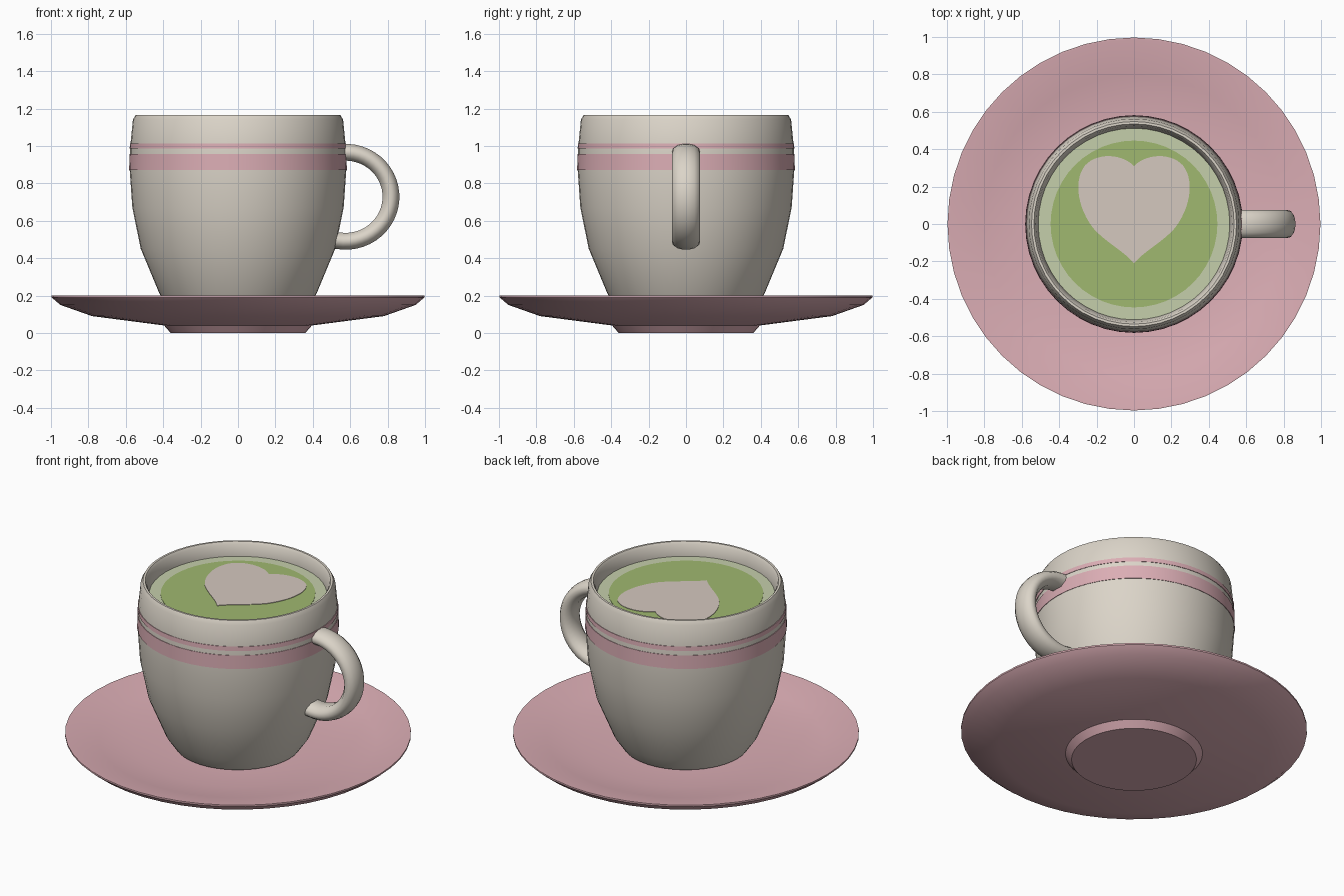
import bpy, bmesh, math

cube = bpy.data.objects.get("Cube")
if cube:
    bpy.data.objects.remove(cube, do_unlink=True)


def material(name, rgb):
    m = bpy.data.materials.new(name)
    m.use_nodes = True
    m.diffuse_color = (*rgb, 1)
    m.node_tree.nodes["Principled BSDF"].inputs["Base Color"].default_value = (*rgb, 1)
    return m


cream = material("cream glaze", (0.71, 0.66, 0.58))
pink = material("pink glaze", (0.71, 0.42, 0.46))
green = material("green tea", (0.35, 0.48, 0.16))
foam = material("pale green foam", (0.56, 0.62, 0.41))
milk = material("milk foam", (0.66, 0.58, 0.52))


def finish(name, bm, mat, angle=35):
    bmesh.ops.recalc_face_normals(bm, faces=bm.faces)
    mesh = bpy.data.meshes.new(name)
    bm.to_mesh(mesh)
    bm.free()
    mesh.materials.append(mat)
    obj = bpy.data.objects.new(name, mesh)
    bpy.context.collection.objects.link(obj)
    bpy.ops.object.select_all(action='DESELECT')
    obj.select_set(True)
    bpy.context.view_layer.objects.active = obj
    bpy.ops.object.shade_smooth_by_angle(angle=math.radians(angle))
    return obj


def lathe(name, profile, mat, closed=False, steps=48):
    """Spin a radius/height profile around z."""
    bm = bmesh.new()
    verts = [bm.verts.new((r, 0, z)) for r, z in profile]
    pairs = list(zip(verts, verts[1:]))
    if closed:
        pairs.append((verts[-1], verts[0]))
    edges = [bm.edges.new(p) for p in pairs]
    bmesh.ops.spin(bm, geom=verts + edges, axis=(0, 0, 1), cent=(0, 0, 0),
                   angle=math.tau, steps=steps, use_merge=True)
    bmesh.ops.remove_doubles(bm, verts=bm.verts, dist=0.0001)
    return finish(name, bm, mat)


def plate(name, outline, z, thick, mat):
    """Thin flat slab from a 2D outline."""
    bm = bmesh.new()
    face = bm.faces.new([bm.verts.new((x, y, z)) for x, y in outline])
    top = bmesh.ops.extrude_face_region(bm, geom=[face])["geom"]
    bmesh.ops.translate(bm, vec=(0, 0, thick),
                        verts=[v for v in top if isinstance(v, bmesh.types.BMVert)])
    return finish(name, bm, mat)


def circle(radius, n=48):
    return [(radius * math.cos(math.tau * i / n), radius * math.sin(math.tau * i / n))
            for i in range(n)]


# Saucer with foot
lathe("saucer", [(0, 0), (0.36, 0), (0.395, 0.04), (0.78, 0.09), (0.95, 0.15),
                 (0.997, 0.19), (0.997, 0.2), (0.985, 0.2), (0.8, 0.155),
                 (0.6, 0.13), (0.38, 0.12), (0, 0.12)], pink)

# Cup body, outside then inside
outer = [(0.365, 0.13), (0.42, 0.21), (0.52, 0.45), (0.565, 0.67), (0.579, 0.87),
         (0.576, 1.0), (0.562, 1.14), (0.548, 1.165)]
inner = [(0.535, 1.165), (0.525, 1.15), (0.512, 1.08), (0.53, 0.9), (0.48, 0.5), (0.34, 0.2)]
lathe("cup", [(0, 0.13)] + outer + inner + [(0, 0.2)], cream)


# Painted bands following the cup wall
def wall(z):
    for (r0, z0), (r1, z1) in zip(outer, outer[1:]):
        if z0 <= z <= z1:
            return r0 + (r1 - r0) * (z - z0) / (z1 - z0)


for name, low, high in (("wide_band", 0.872, 0.957), ("thin_band", 0.985, 1.012)):
    lathe(name, [(wall(low) - 0.003, low), (wall(low) + 0.003, low),
                 (wall(high) + 0.003, high), (wall(high) - 0.003, high)], pink, closed=True)

# Drink surface and heart
plate("drink_edge", circle(0.515), 1.072, 0.008, foam)
plate("drink_centre", circle(0.446), 1.08, 0.003, green)


def bezier(a, b, c, d, n=14):
    for i in range(n):
        t = i / n
        yield tuple((1 - t) ** 3 * p + 3 * t * (1 - t) ** 2 * q + 3 * t * t * (1 - t) * r + t ** 3 * s
                    for p, q, r, s in zip(a, b, c, d))


half = list(bezier((0, 0.31), (0.07, 0.38), (0.2, 0.38), (0.26, 0.315)))
half += list(bezier((0.26, 0.315), (0.32, 0.245), (0.31, 0.1), (0.22, -0.02)))
half += list(bezier((0.22, -0.02), (0.15, -0.1), (0.06, -0.14), (0, -0.21)))
heart = half + [(0, -0.21)] + [(-x, y) for x, y in reversed(half[1:])]
plate("milk_heart", heart, 1.083, 0.003, milk)

# Handle: rounded section swept along an arc
section = [(-0.045, 0.035), (-0.02, 0.07), (0.0, 0.075), (0.02, 0.07), (0.038, 0.045), (0.045, 0.015)]
section += [(r, -y) for r, y in reversed(section)]
bm = bmesh.new()
rings = []
count = 28
for i in range(count + 1):
    a = math.radians(102 - 210 * i / count)
    rings.append([bm.verts.new((0.575 + (0.243 + r) * math.cos(a), y,
                                0.728 + (0.238 + r) * math.sin(a))) for r, y in section])
for p, q in zip(rings, rings[1:]):
    for j in range(len(section)):
        k = (j + 1) % len(section)
        bm.faces.new((p[j], p[k], q[k], q[j]))
bm.faces.new(rings[0])
bm.faces.new(rings[-1])
finish("handle", bm, cream, 50)
